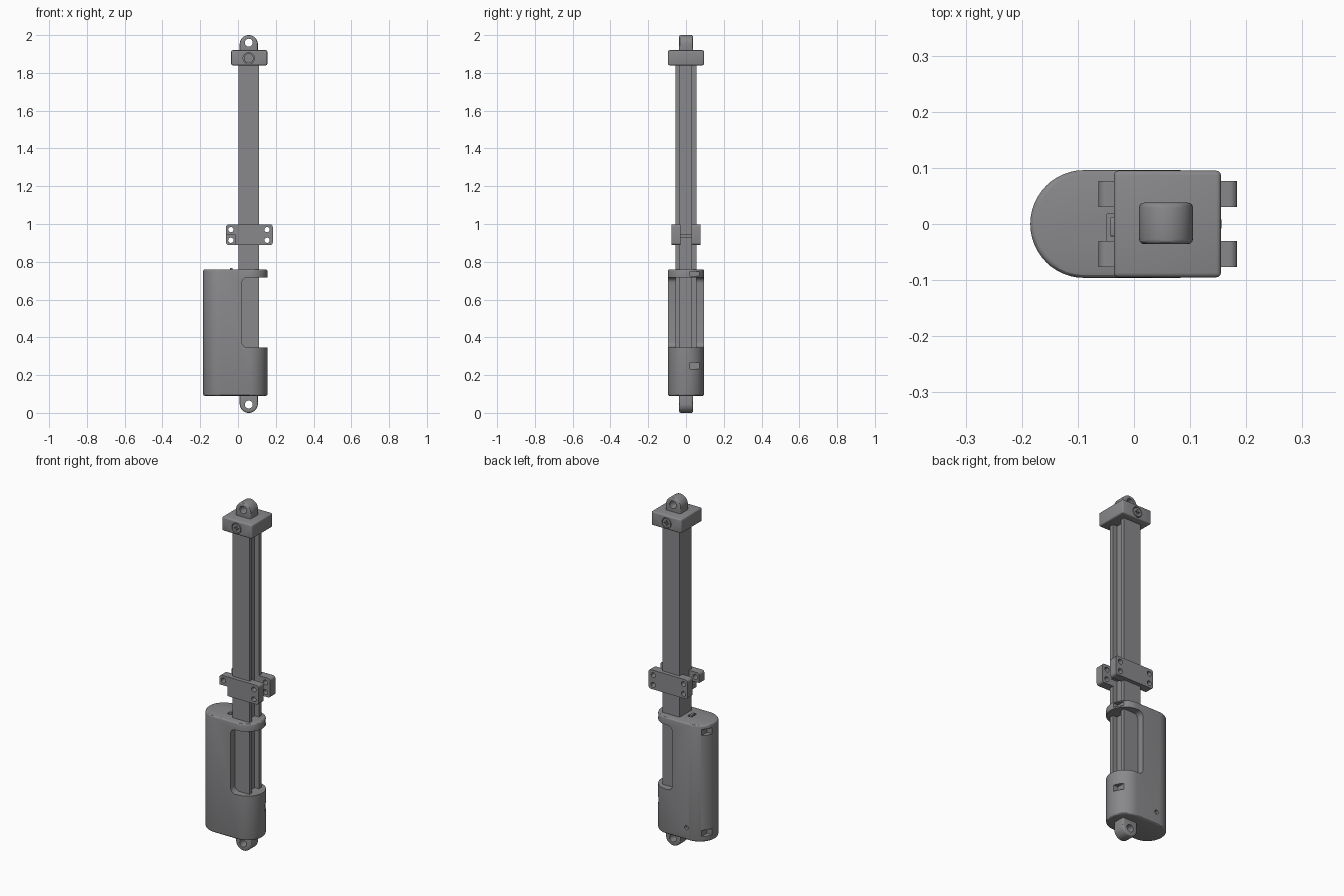
import bpy, bmesh, math
from mathutils import Vector

if "Cube" in bpy.data.objects:
    bpy.data.objects.remove(bpy.data.objects["Cube"])

grey = bpy.data.materials.new("mid_grey")
grey.diffuse_color = (0.25, 0.25, 0.26, 1)
grey.use_nodes = True
grey.node_tree.nodes["Principled BSDF"].inputs["Base Color"].default_value = grey.diffuse_color
CX = 0.057                      # tube axis


def prism(name, pts, lo, hi, axis="z", bevel=0.0):
    """Extrude a 2D profile: axis z uses (x, y) points, axis y uses (x, z) points."""
    bm = bmesh.new()
    place = (lambda p: (p[0], p[1], lo)) if axis == "z" else (lambda p: (p[0], lo, p[1]))
    face = bm.faces.new([bm.verts.new(place(p)) for p in pts])
    new = bmesh.ops.extrude_face_region(bm, geom=[face])["geom"]
    move = Vector((0, 0, hi - lo) if axis == "z" else (0, hi - lo, 0))
    bmesh.ops.translate(bm, vec=move, verts=[v for v in new if isinstance(v, bmesh.types.BMVert)])
    bmesh.ops.recalc_face_normals(bm, faces=bm.faces)
    if bevel:
        sharp = [e for e in bm.edges if e.calc_face_angle() > math.radians(40)]
        bmesh.ops.bevel(bm, geom=sharp, offset=bevel, segments=3, profile=0.5, affect="EDGES")
    mesh = bpy.data.meshes.new(name)
    bm.to_mesh(mesh)
    bm.free()
    mesh.materials.append(grey)
    ob = bpy.data.objects.new(name, mesh)
    bpy.context.collection.objects.link(ob)
    return ob


def box(name, x, y, z, bevel=0.0):
    pts = [(x[0], y[0]), (x[1], y[0]), (x[1], y[1]), (x[0], y[1])]
    return prism(name, pts, z[0], z[1], "z", bevel)


def arc(cx, cy, r, a0, a1, n=12):
    return [(cx + r * math.cos(math.radians(a0 + (a1 - a0) * i / n)),
             cy + r * math.sin(math.radians(a0 + (a1 - a0) * i / n))) for i in range(n + 1)]


def rounded(x0, x1, z0, z1, r):
    return (arc(x1 - r, z0 + r, r, -90, 0, 5) + arc(x1 - r, z1 - r, r, 0, 90, 5)
            + arc(x0 + r, z1 - r, r, 90, 180, 5) + arc(x0 + r, z0 + r, r, 180, 270, 5))


def rod(name, x, z, r, y0, y1, n=24):
    return prism(name, arc(x, z, r, 0, 360, n)[:-1], y0, y1, "y")


def cut(ob, *cutters):
    for c in cutters:
        c.hide_render = True
        m = ob.modifiers.new("cut", "BOOLEAN")
        m.operation, m.solver, m.object = "DIFFERENCE", "EXACT", c
        bpy.context.view_layer.objects.active = ob
        bpy.ops.object.modifier_apply(modifier=m.name)
        bpy.data.objects.remove(c)


# Square tube with a channel along its right side
box_pts = [(0.002, -0.055), (0.112, -0.055), (0.112, -0.032), (0.085, -0.032),
           (0.085, 0.030), (0.112, 0.030), (0.112, 0.055), (0.002, 0.055)]
prism("tube", box_pts, 0.12, 1.86)

# Motor housing: rounded at both ends, open window beside the tube
outline = arc(CX + 0.003, 0, 0.096, -90, 90, 24) + arc(-0.089, 0, 0.096, 90, 270, 24)
housing = prism("motor_housing", outline, 0.09, 0.76, "z", 0.01)
window = prism("window_cutter", [(0.3, 0.347), (0.3, 0.717)]
               + arc(0.05, 0.687, 0.03, 90, 180, 6) + arc(0.05, 0.377, 0.03, 180, 270, 6),
               -0.2, 0.2, "y")
pockets = [box("pocket_cutter", x, (0.022, 0.075), (z - h, z + h))
           for x, z, h in [((0.125, 0.3), 0.25, 0.018), ((0.125, 0.3), 0.737, 0.012),
                           ((-0.3, -0.15), 0.72, 0.018), ((-0.3, -0.15), 0.14, 0.018)]]
cut(housing, window, *pockets,
    rod("hole_cutter", -0.07, 0.16, 0.012, 0.08, 0.2, 16),
    box("socket_cutter", (-0.048, -0.022), (-0.03, 0.018), (0.745, 0.8)))
box("socket_plug", (-0.043, -0.028), (-0.022, 0.012), (0.74, 0.767), 0.003)

# Clamp block at the top, with a cross-head screw front and back
block = box("top_block", (-0.036, 0.155), (-0.095, 0.095), (1.84, 1.92), 0.008)
cut(block, rod("cutter", CX, 1.877, 0.030, -0.2, -0.087), rod("cutter", CX, 1.877, 0.030, 0.087, 0.2))
for side, name in ((-1, "front_screw"), (1, "back_screw")):
    ends = sorted((side * 0.08, side * 0.096))
    screw = rod(name, CX, 1.877, 0.026, *ends)
    deep = sorted((side * 0.09, side * 0.12))
    cut(screw, box("cutter", (CX - 0.015, CX + 0.015), deep, (1.874, 1.880)),
        box("cutter", (CX - 0.003, CX + 0.003), deep, (1.862, 1.892)))

# Mounting eyes at both ends
for name, zc, base, a0 in (("top_eye", 1.952, 1.90, 0), ("bottom_eye", 0.048, 0.12, 180)):
    eye_pts = arc(CX, zc, 0.048, a0, a0 + 180, 20)
    eye_pts += [(eye_pts[-1][0], base), (eye_pts[0][0], base)]
    eye = prism(name, eye_pts, -0.036, 0.038, "y", 0.009)
    cut(eye, rod("cutter", CX, zc + (0.008 if a0 == 0 else -0.004), 0.021, -0.1, 0.1))

# Pair of mounting bracket plates gripping the tube
for name, y0, y1 in (("front_bracket", -0.077, -0.03), ("back_bracket", 0.03, 0.077)):
    plate = prism(name, rounded(-0.063, 0.184, 0.888, 0.998, 0.014), y0, y1, "y")
    cut(plate, *[rod("cutter", x, z, 0.014, -0.1, 0.1, 16)
                 for x in (-0.038, 0.154) for z in (0.914, 0.97)],
        box("channel_cutter", (0.003, 0.111), (-0.054, 0.054), (0.8, 1.1)))
    if name == "front_bracket":
        cut(plate, box("notch_cutter", (-0.1, -0.012), (-0.1, 0), (0.8, 0.942)))
box("bracket_key", (0.08, 0.125), (-0.03, 0.03), (0.925, 0.948))

# Smooth the rounded surfaces, keep edges crisp
for ob in bpy.data.objects:
    ob.select_set(True)
bpy.context.view_layer.objects.active = housing
bpy.ops.object.shade_smooth_by_angle(angle=math.radians(30))
